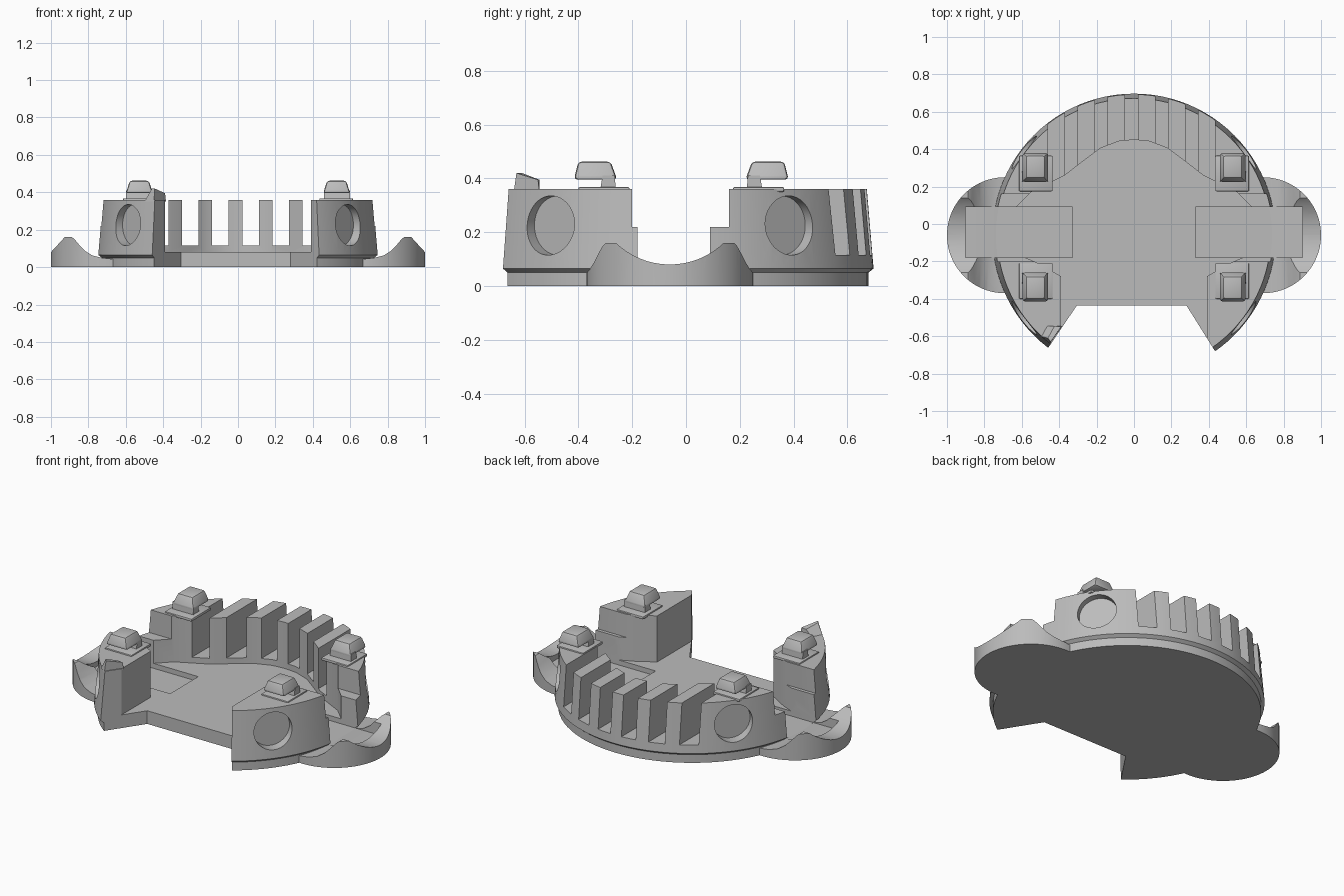
import bpy, bmesh
from math import radians, cos, sin, pi
from mathutils import Matrix, Vector

if "Cube" in bpy.data.objects:
    bpy.data.objects.remove(bpy.data.objects["Cube"])

AXIS_Y = -0.06   # centre line of the round body
GREY = (0.5, 0.5, 0.5, 1)

grey = bpy.data.materials.new("plain grey")
grey.use_nodes = True
grey.diffuse_color = GREY
grey.node_tree.nodes["Principled BSDF"].inputs["Base Color"].default_value = GREY


def finish(bm, name):
    bmesh.ops.recalc_face_normals(bm, faces=bm.faces)
    mesh = bpy.data.meshes.new(name)
    bm.to_mesh(mesh)
    bm.free()
    mesh.materials.append(grey)
    obj = bpy.data.objects.new(name, mesh)
    bpy.context.collection.objects.link(obj)
    return obj


def loft(name, rings):
    """Closed solid through rings of equal point count."""
    bm = bmesh.new()
    loops = [[bm.verts.new(p) for p in ring] for ring in rings]
    n = len(loops[0])
    for a, b in zip(loops, loops[1:]):
        for i in range(n):
            j = (i + 1) % n
            bm.faces.new((a[i], a[j], b[j], b[i]))
    bm.faces.new(loops[0][::-1])
    bm.faces.new(loops[-1])
    return finish(bm, name)


def prism(name, outline, z0, z1):
    return loft(name, [[(x, y, z) for x, y in outline] for z in (z0, z1)])


def box(name, x0, x1, y0, y1, z0, z1):
    return prism(name, [(x0, y0), (x1, y0), (x1, y1), (x0, y1)], z0, z1)


def circle(r, cx, cy, z, n=96):
    return [(cx + r * cos(2 * pi * i / n), cy + r * sin(2 * pi * i / n), z) for i in range(n)]


def rod(name, radius, depth, centre, direction):
    bm = bmesh.new()
    turn = Vector(direction).to_track_quat('Z', 'Y').to_matrix().to_4x4()
    bmesh.ops.create_cone(bm, cap_ends=True, segments=64, radius1=radius, radius2=radius,
                          depth=depth, matrix=Matrix.Translation(centre) @ turn)
    return finish(bm, name)


def apply_modifier(obj, mod):
    bpy.context.view_layer.objects.active = obj
    bpy.ops.object.modifier_apply(modifier=mod.name)


def cut(obj, cutter):
    cutter.hide_render = True
    mod = obj.modifiers.new("cut", 'BOOLEAN')
    mod.operation, mod.solver, mod.object = 'DIFFERENCE', 'EXACT', cutter
    apply_modifier(obj, mod)
    bpy.data.objects.remove(cutter)


def soften(obj, angle=25):
    bpy.ops.object.select_all(action='DESELECT')
    obj.select_set(True)
    bpy.context.view_layer.objects.active = obj
    bpy.ops.object.shade_smooth_by_angle(angle=radians(angle))


# Round body: narrow foot, small flare, tapering wall
body = loft("round_body", [circle(r, 0, AXIS_Y, z) for r, z in
            ((0.738, 0), (0.738, 0.05), (0.757, 0.065), (0.732, 0.36))])

# Hollow inside, leaving the back wall and four corner pillars
half = [(0.08, 0.443), (0.18, 0.405), (0.28, 0.33), (0.37, 0.26), (0.45, 0.22),
        (0.55, 0.17), (0.63, 0.09), (0.85, 0.09), (0.85, -0.18), (0.58, -0.18),
        (0.5, -0.215), (0.39, -0.28), (0.39, -0.9)]
hollow = [(0, 0.45)] + half + [(-x, y) for x, y in reversed(half)]
cut(body, prism("hollow_cutter", hollow, 0.08, 0.5))

# Stepped side openings
cut(body, box("side_cutter", -0.9, 0.9, -0.2, 0.16, 0.22, 0.5))

# Front notch
cut(body, prism("notch_cutter", [(-0.305, -0.435), (-0.61, -0.885), (0.59, -0.93),
                                 (0.28, -0.435)], -0.1, 0.5))

# Gaps between the back fins
for i in range(6):
    x = -0.46 + 0.161 * i
    cut(body, box("gap_cutter", x, x + 0.088, 0.18, 0.9, 0.115, 0.5))

# Round recesses in the pillars
for angle in (37, 143, 217, 323):
    out = Vector((cos(radians(angle)), sin(radians(angle)), 0))
    cut(body, rod("recess_cutter", 0.11, 0.2, out * 0.79 + Vector((0, AXIS_Y, 0.225)), out))

# Floor slots
for x0, x1 in ((-0.9, -0.33), (0.33, 0.9)):
    cut(body, box("slot_cutter", x0, x1, -0.18, 0.09, 0.05, 0.2))
soften(body)

# Scooped side lobes
scoop = [(0.3, 0.043), (0.67, 0.043), (0.73, 0.05), (0.78, 0.063), (0.82, 0.088),
         (0.85, 0.12), (0.875, 0.15), (0.89, 0.162), (0.89, 0.3), (0.3, 0.3)]
for side, s in (("left", 1), ("right", -1)):
    lobe = loft(side + "_lobe", [circle(0.31, s * 0.69, AXIS_Y, z) for z in (0, 0.16)])
    cut(lobe, loft("scoop_cutter", [[(s * x, y, z) for x, z in scoop] for y in (-0.6, 0.5)]))
    cut(lobe, rod("dip_cutter", 0.29, 1, (s * 0.8, AXIS_Y, 0.37), (1, 0, 0)))
    cut(lobe, box("slot_cutter", min(s * 0.33, s * 0.9), max(s * 0.33, s * 0.9),
                  -0.18, 0.09, 0.05, 0.3))
    soften(lobe)


def bevel(obj, width):
    mod = obj.modifiers.new("bevel", 'BEVEL')
    mod.width, mod.segments, mod.limit_method = width, 2, 'ANGLE'
    apply_modifier(obj, mod)
    soften(obj, 30)


# Hooked clips on the four pillars: pad, stem and overhanging head
for side, s in (("left", 1), ("right", -1)):
    for end, e, shift in (("back", 1, 0), ("front", -1, 0.035)):
        name = end + "_" + side

        def slab(x0, x1, y0, y1, z):
            return [(s * x, e * (y + shift), z) for x, y in
                    ((x0, y0), (x1, y0), (x1, y1), (x0, y1))]

        pad = loft(name + "_pad", [slab(0.435, 0.615, 0.175, 0.365, z) for z in (0.35, 0.368)])
        bevel(pad, 0.006)
        loft(name + "_stem", [slab(0.46, 0.6, 0.225, 0.285, 0.35),
                              slab(0.46, 0.6, 0.23, 0.275, 0.41)])
        head = loft(name + "_head", [slab(0.455, 0.6, 0.222, 0.38, 0.395),
                                     slab(0.46, 0.595, 0.226, 0.378, 0.41),
                                     slab(0.477, 0.578, 0.245, 0.365, 0.462)])
        bevel(head, 0.012)

# Raised tip on the right front pillar
loft("pillar_tip", [[(-0.45, -0.64, 0.35), (-0.385, -0.545, 0.35), (-0.47, -0.545, 0.35),
                     (-0.5, -0.6, 0.35)],
                    [(-0.445, -0.63, 0.42), (-0.39, -0.55, 0.395), (-0.425, -0.545, 0.395),
                     (-0.46, -0.61, 0.42)]])
